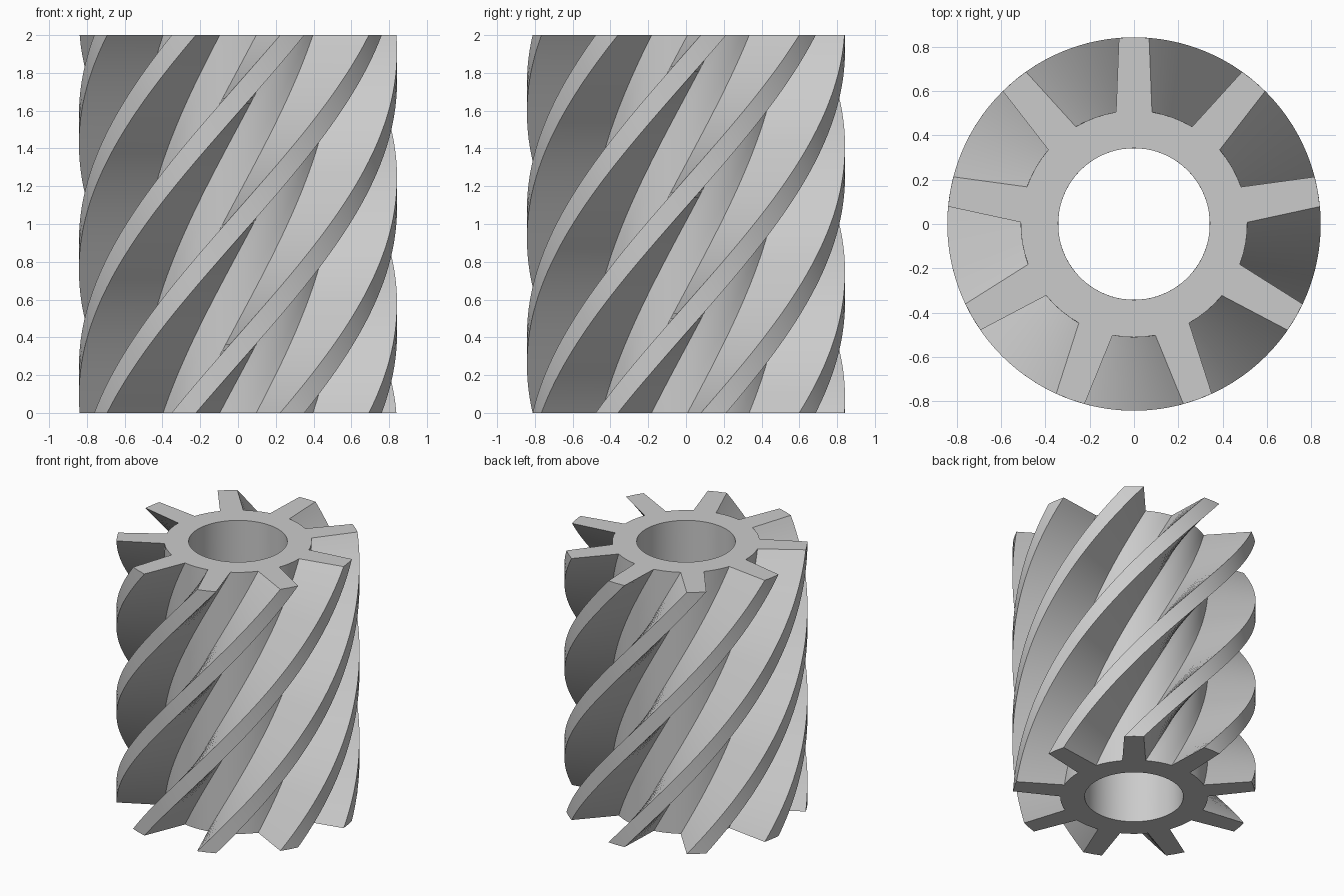
import bpy, bmesh, math

cube = bpy.data.objects.get("Cube")
if cube:
    bpy.data.objects.remove(cube, do_unlink=True)

TEETH, STEPS, HEIGHT = 9, 72, 2.0
TWIST = math.radians(120)
OUTER, ROOT, BORE = 0.842, 0.511, 0.342
PITCH = math.tau / TEETH
tip = math.asin(0.068 / OUTER)
base = math.asin(0.081 / ROOT)
gap = PITCH - 2 * base

# One tooth and the valley after it, as (angle, radius)
tooth = [(-base, ROOT), (-tip, OUTER), (0, OUTER), (tip, OUTER), (base, ROOT)]
tooth += [(base + gap * k / 4, ROOT) for k in (1, 2, 3)]
profile = [(math.pi / 2 + PITCH * t + a, r) for t in range(TEETH) for a, r in tooth]
count = len(profile)

mat = bpy.data.materials.new("steel grey")
mat.use_nodes = True
colour = (0.6, 0.6, 0.6, 1)
mat.diffuse_color = colour
mat.node_tree.nodes["Principled BSDF"].inputs["Base Color"].default_value = colour

bm = bmesh.new()


def ring(level, bore):
    """Profile or bore ring, turned to follow the helix."""
    turn = TWIST * (level / STEPS - 1)
    z = HEIGHT * level / STEPS
    verts = []
    for a, r in profile:
        r = BORE if bore else r
        verts.append(bm.verts.new((r * math.cos(a + turn), r * math.sin(a + turn), z)))
    return verts


def strip(lower, upper):
    for i in range(count):
        j = (i + 1) % count
        bm.faces.new((lower[i], lower[j], upper[j], upper[i]))


# Helical teeth, central bore and flat ends
outside = [ring(k, False) for k in range(STEPS + 1)]
inside = [ring(k, True) for k in range(STEPS + 1)]
for k in range(STEPS):
    strip(outside[k], outside[k + 1])
    strip(inside[k + 1], inside[k])
strip(outside[-1], inside[-1])
strip(inside[0], outside[0])
bmesh.ops.recalc_face_normals(bm, faces=bm.faces)

mesh = bpy.data.meshes.new("helical_cutter")
bm.to_mesh(mesh)
bm.free()
mesh.materials.append(mat)
cutter = bpy.data.objects.new("helical_cutter", mesh)
bpy.context.collection.objects.link(cutter)
bpy.ops.object.select_all(action="DESELECT")
cutter.select_set(True)
bpy.context.view_layer.objects.active = cutter
bpy.ops.object.shade_smooth_by_angle(angle=math.radians(30))
